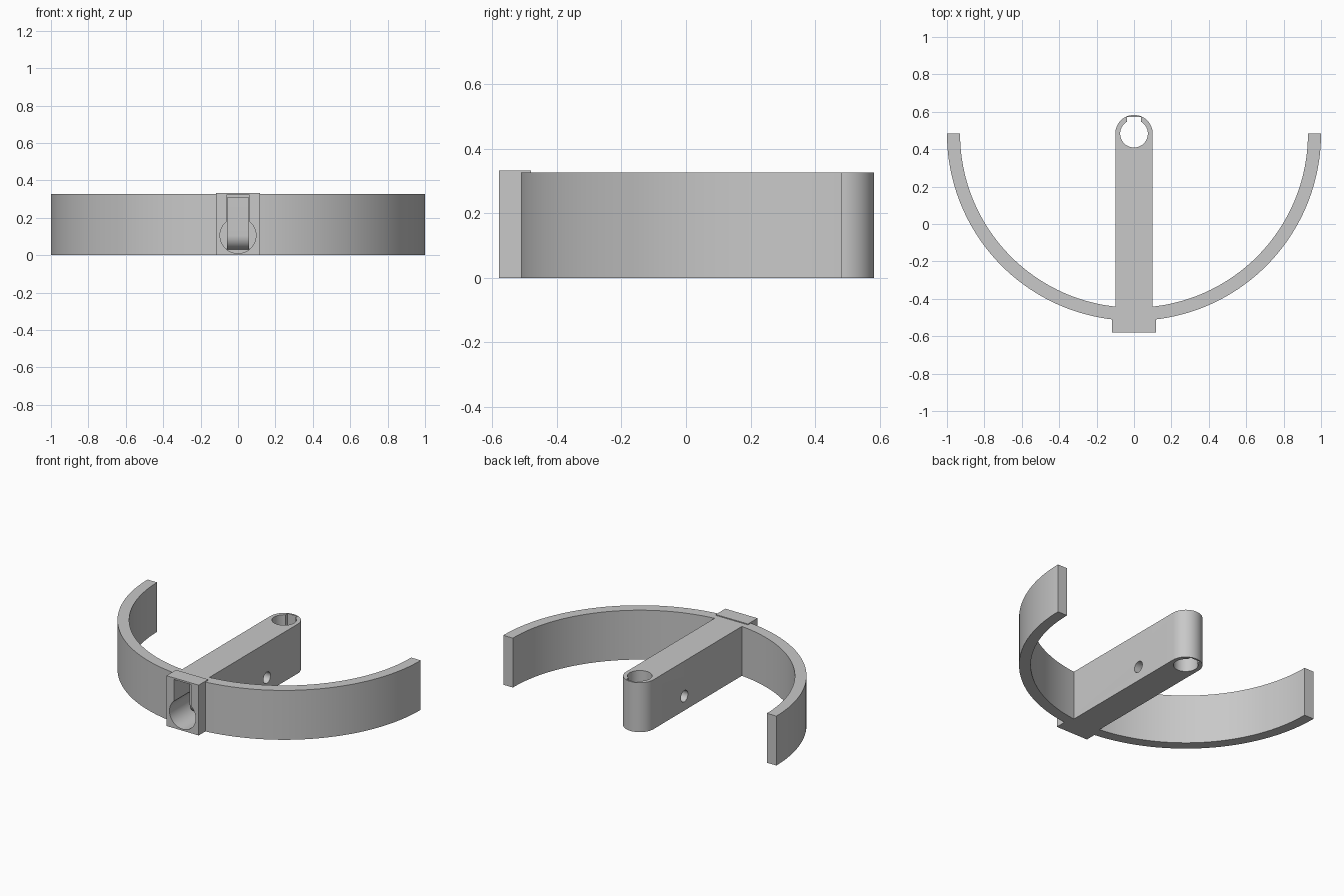
import bpy, math

cube = bpy.data.objects.get("Cube")
if cube:
    bpy.data.objects.remove(cube, do_unlink=True)

grey = bpy.data.materials.new("plain_grey")
grey.use_nodes = True
colour = (0.58, 0.58, 0.58, 1)
grey.diffuse_color = colour
grey.node_tree.nodes["Principled BSDF"].inputs["Base Color"].default_value = colour

TOP = 0.327      # height of the band and arm
PIVOT = 0.483    # centre of the band and of the arm's round end


def arc(cx, cy, r, start, end, steps):
    angles = [math.radians(start + (end - start) * i / steps) for i in range(steps + 1)]
    return [(cx + r * math.cos(a), cy + r * math.sin(a)) for a in angles]


def extrude(name, outline, low, high, axis="z"):
    """Extrude a closed 2D outline along one axis."""
    place = {"z": lambda u, v, w: (u, v, w),
             "y": lambda u, v, w: (u, w, v),
             "x": lambda u, v, w: (w, u, v)}[axis]
    n = len(outline)
    verts = [place(u, v, w) for w in (low, high) for u, v in outline]
    faces = [list(range(n))[::-1], list(range(n, 2 * n))]
    faces += [[i, (i + 1) % n, (i + 1) % n + n, i + n] for i in range(n)]
    if axis == "y":
        faces = [f[::-1] for f in faces]
    mesh = bpy.data.meshes.new(name)
    mesh.from_pydata(verts, [], faces)
    mesh.materials.append(grey)
    obj = bpy.data.objects.new(name, mesh)
    bpy.context.collection.objects.link(obj)
    return obj


def box(x, y0, y1):
    return [(-x, y0), (x, y0), (x, y1), (-x, y1)]


def cut(obj, *cutters):
    for cutter in cutters:
        mod = obj.modifiers.new("cut", "BOOLEAN")
        mod.operation = "DIFFERENCE"
        mod.solver = "EXACT"
        mod.object = cutter


# Half-round band
band = extrude("curved_band",
               arc(0, PIVOT, 1, 180, 360, 96) + arc(0, PIVOT, 0.93, 360, 180, 96), 0, TOP)

# Central arm with a round end
arm = extrude("central_arm",
              [(-0.1, -0.56), (0.1, -0.56)] + arc(0, PIVOT, 0.1, 0, 180, 32), 0, TOP)

# Front mounting block
block = extrude("mounting_block", box(0.118, -0.58, -0.48), 0, 0.333)

# Keyhole pocket: round below, narrow slot above
slot_angle = math.degrees(math.acos(0.062 / 0.096))
keyhole = extrude("keyhole_cutter",
                  arc(0, 0.106, 0.096, 180 - slot_angle, 360 + slot_angle, 48)
                  + [(0.062, 0.322), (-0.062, 0.322)], -0.7, -0.35, "y")

# Keyed upright bore in the arm's end
key_angle = math.degrees(math.acos(0.037 / 0.074))
bore = extrude("bore_cutter",
               arc(0, PIVOT, 0.074, 180 - key_angle, 360 + key_angle, 48)
               + [(0.037, 0.571), (-0.037, 0.571)], -0.1, 0.5)

# Cross hole through the arm
cross_hole = extrude("cross_hole_cutter", arc(0.16, 0.095, 0.037, 0, 352.5, 47), -0.3, 0.3, "x")

cut(band, keyhole)
cut(block, keyhole)
cut(arm, keyhole, bore, cross_hole)

# Rounded tongue at the back of the pocket
tongue = extrude("pocket_tongue",
                 [(-0.34, 0.31), (-0.42, 0.31)] + arc(-0.345, 0.105, 0.075, 180, 270, 16)
                 + [(-0.34, 0.03)], -0.06, 0.06, "x")

for cutter in (keyhole, bore, cross_hole):
    cutter.hide_render = True
    cutter.hide_viewport = False

# Apply the cuts, then shade smooth with sharp corners
for obj in (band, arm, block, tongue):
    bpy.ops.object.select_all(action="DESELECT")
    obj.select_set(True)
    bpy.context.view_layer.objects.active = obj
    for mod in list(obj.modifiers):
        bpy.ops.object.modifier_apply(modifier=mod.name)
    bpy.ops.object.shade_smooth_by_angle(angle=math.radians(30))

for cutter in (keyhole, bore, cross_hole):
    bpy.data.objects.remove(cutter, do_unlink=True)
